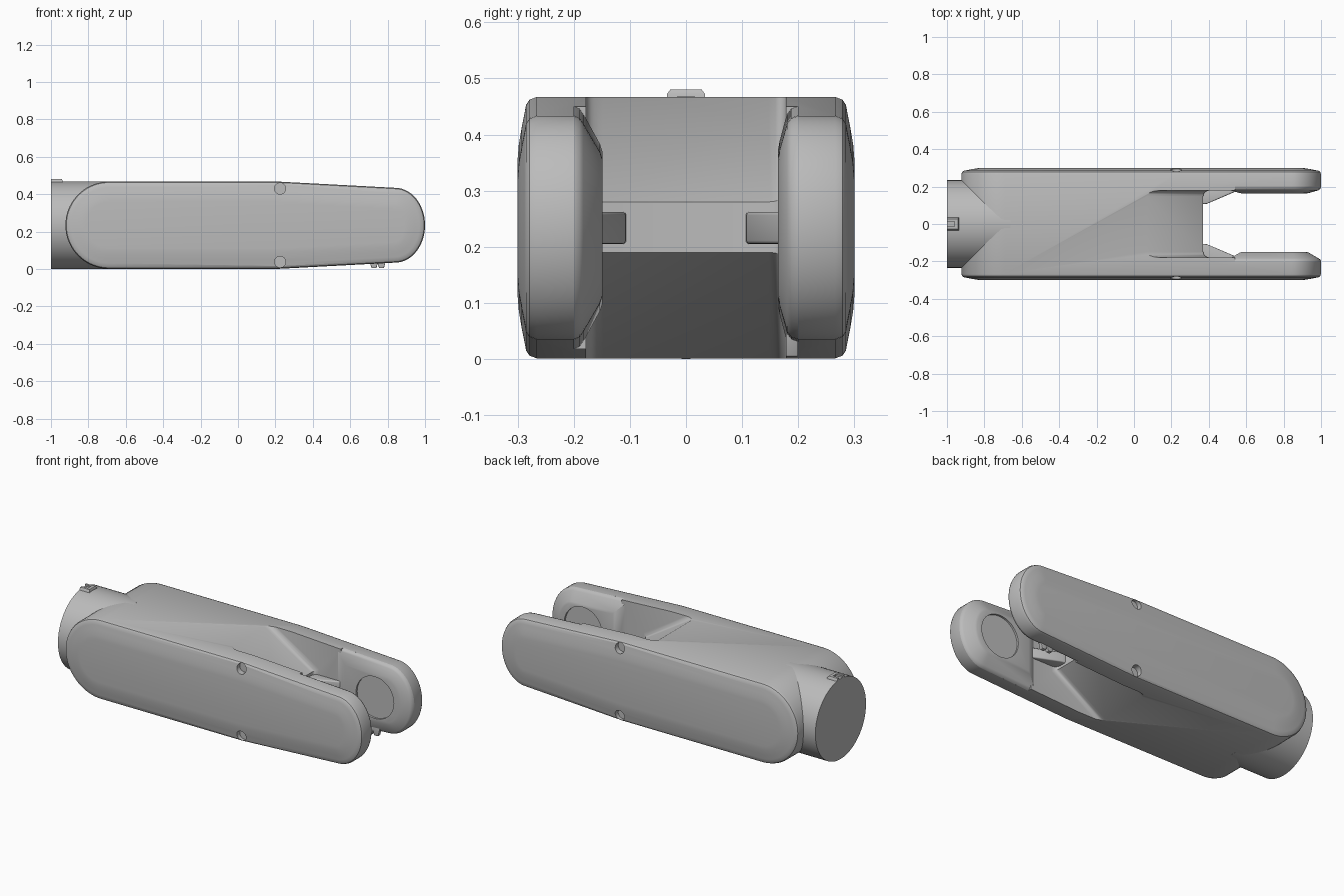
import bpy, bmesh
from math import sin, cos, pi
from mathutils import Vector

old = bpy.data.objects.get("Cube")
if old:
    bpy.data.objects.remove(old, do_unlink=True)

grey = bpy.data.materials.new("plain_grey")
grey.use_nodes = True
GREY = (0.5, 0.5, 0.5, 1)
grey.diffuse_color = GREY
grey.node_tree.nodes["Principled BSDF"].inputs["Base Color"].default_value = GREY

MID = 0.234      # height of the centre line
RADIUS = 0.233   # half height of the body


def arc(cx, cz, rx, rz, start, end, steps):
    angles = [start + (end - start) * i / steps for i in range(steps + 1)]
    return [(cx + rx * cos(a), cz + rz * sin(a)) for a in angles]


def circle(cx, cz, r, steps=48):
    return arc(cx, cz, r, r, 0, 2 * pi, steps)[:-1]


def rect(x0, x1, z0, z1):
    return [(x0, z0), (x1, z0), (x1, z1), (x0, z1)]


def inset(points, d):
    """Move a counter-clockwise outline inward by d."""
    vs = [Vector(p) for p in points]
    out = []
    for i, p in enumerate(vs):
        a = (p - vs[i - 1]).normalized()
        b = (vs[(i + 1) % len(vs)] - p).normalized()
        n1, n2 = Vector((a.y, -a.x)), Vector((b.y, -b.x))
        out.append(tuple(p - (n1 + n2) * d / (1 + n1.dot(n2))))
    return out


def loft(name, rings, axis="Y"):
    """Skin (position, outline) rings along an axis and cap both ends."""
    place = {"X": lambda s, u, v: (s, u, v),
             "Y": lambda s, u, v: (u, s, v),
             "Z": lambda s, u, v: (u, v, s)}[axis]
    bm = bmesh.new()
    rows = [[bm.verts.new(place(s, u, v)) for u, v in pts] for s, pts in rings]
    n = len(rows[0])
    for lo, hi in zip(rows, rows[1:]):
        for i in range(n):
            j = (i + 1) % n
            bm.faces.new((lo[i], lo[j], hi[j], hi[i]))
    bm.faces.new(rows[0])
    bm.faces.new(rows[-1])
    bmesh.ops.recalc_face_normals(bm, faces=bm.faces[:])
    mesh = bpy.data.meshes.new(name)
    bm.to_mesh(mesh)
    bm.free()
    mesh.materials.append(grey)
    ob = bpy.data.objects.new(name, mesh)
    bpy.context.collection.objects.link(ob)
    return ob


def prism(name, pts, s0, s1, axis="Y"):
    return loft(name, [(s0, pts), (s1, pts)], axis)


def activate(ob):
    bpy.ops.object.select_all(action="DESELECT")
    ob.select_set(True)
    bpy.context.view_layer.objects.active = ob


def cut(ob, cutter):
    cutter.hide_render = True
    mod = ob.modifiers.new("cut", "BOOLEAN")
    mod.operation = "DIFFERENCE"
    mod.solver = "EXACT"
    mod.object = cutter
    activate(ob)
    bpy.ops.object.modifier_apply(modifier=mod.name)
    bpy.data.objects.remove(cutter, do_unlink=True)


def soften(ob, width=0):
    activate(ob)
    if width:
        mod = ob.modifiers.new("bevel", "BEVEL")
        mod.width = width
        mod.segments = 3
        bpy.ops.object.modifier_apply(modifier=mod.name)
    bpy.ops.object.shade_smooth_by_angle(angle=0.6)


# Long body with domed side covers
tip = arc(0.84, MID, 0.16, 0.2, -pi / 2, pi / 2, 28)
outline = (tip + [(0.22, MID + RADIUS)]
           + arc(-0.69, MID, RADIUS, RADIUS, pi / 2, 3 * pi / 2, 36)
           + [(0.22, MID - RADIUS)])
edge = [(0.3, 0.11), (0.298, 0.085), (0.293, 0.055), (0.288, 0.03),
        (0.285, 0.014), (0.279, 0.005), (0.266, 0)]
steps = [(-y, d) for y, d in edge] + [(y, d) for y, d in reversed(edge)]
body = loft("body", [(y, inset(outline, d)) for y, d in steps])

# Fork slot: sloped above and below, meeting at a narrow web
slot = prism("slot_cutter", [(-0.02, -0.053), (1.2, -0.053), (1.2, 0.523),
                             (-0.02, 0.523), (0.37, 0.28), (0.37, 0.19)], -0.178, 0.178)
bm = bmesh.new()
bm.from_mesh(slot.data)
rims = [e for e in bm.edges
        if all(v.co.x < 0.4 for v in e.verts)
        and abs(e.verts[0].co.y - e.verts[1].co.y) < 0.01
        and abs(e.verts[0].co.z - e.verts[1].co.z) < 0.3]
bmesh.ops.bevel(bm, geom=rims, offset=0.03, segments=4, profile=0.5, affect="EDGES")
bm.to_mesh(slot.data)
bm.free()
cut(body, slot)
cut(body, prism("arm_cutter", rect(0.54, 1.2, -0.1, 0.6), -0.2, 0.2))

# Screw recesses on both sides
for side in (-1, 1):
    for z in (0.43, 0.038):
        cut(body, prism("screw_cutter", circle(0.225, z, 0.03, 24),
                        side * 0.262, side * 0.33))
soften(body)

# Raised inner faces of the two arms, each with a round recess
pad = tip + [(0.5, 0.452), (0.5, 0.016)]
pads = {"right_arm_pad": (-1, [(0.2, 0), (0.19, 0.004), (0.183, 0.014),
                               (0.153, 0.066), (0.149, 0.078)], 0.16),
        "left_arm_pad": (1, [(0.2, 0), (0.188, 0.004), (0.18, 0.014),
                             (0.167, 0.06), (0.164, 0.075)], 0.175)}
for name, (side, steps, floor) in pads.items():
    ob = loft(name, [(side * y, inset(pad, d)) for y, d in steps])
    cut(ob, prism("disc_cutter", circle(0.77, MID, 0.122), side * floor, side * 0.1))
    soften(ob)

# Triangular ribs between the web and the arms
for side, name in ((-1, "right_rib"), (1, "left_rib")):
    plan = [(0.34, side * 0.105), (0.39, side * 0.108), (0.54, side * 0.172),
            (0.54, side * 0.19), (0.34, side * 0.19)]
    soften(prism(name, plan, 0.205, 0.262, "Z"), 0.006)

# Round coupling at the back end
soften(prism("coupling", circle(0, MID, 0.234, 72), -1, -0.66, "X"))

# Key tab on top of the coupling, with a small notch
tab = loft("key_tab", [(0.44, rect(-1, -0.935, -0.036, 0.036)),
                       (0.472, rect(-1, -0.937, -0.034, 0.034)),
                       (0.48, rect(-1, -0.942, -0.028, 0.028))], "Z")
cut(tab, prism("notch_cutter", rect(-1.1, -0.96, -0.014, 0.014), 0.47, 0.6, "Z"))
soften(tab)

# Small clip under the left arm
for x in (0.715, 0.755):
    clip = [(x, 0.004), (x + 0.025, 0.004), (x + 0.04, 0.06), (x - 0.02, 0.06)]
    soften(prism("clip_prong", clip, 0.178, 0.2), 0.003)
